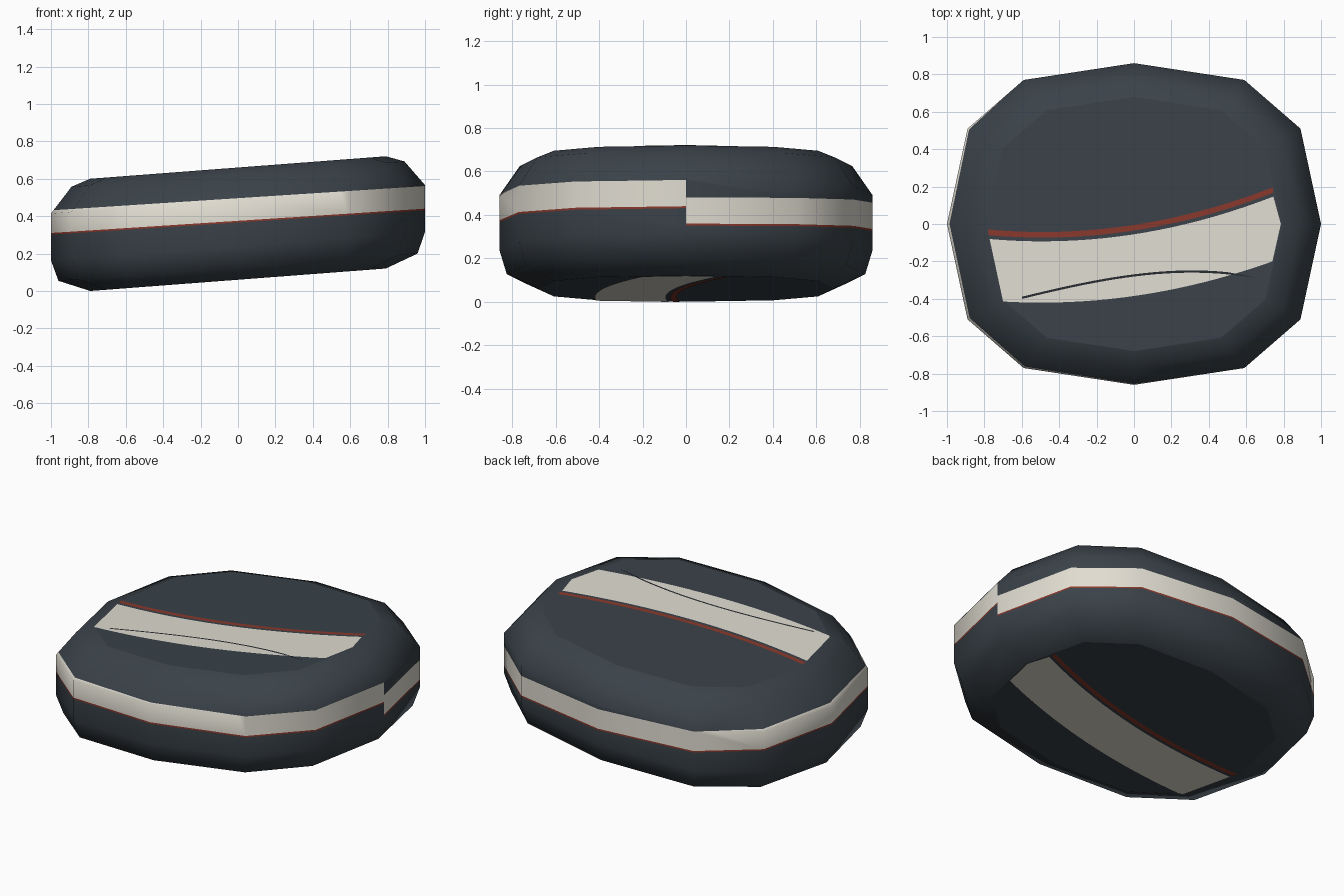
import bpy, bmesh
from mathutils import Vector

cube = bpy.data.objects.get("Cube")
if cube:
    bpy.data.objects.remove(cube, do_unlink=True)


def material(name, rgb):
    m = bpy.data.materials.new(name)
    m.use_nodes = True
    col = (*rgb, 1.0)
    m.diffuse_color = col
    bsdf = m.node_tree.nodes["Principled BSDF"]
    bsdf.inputs["Base Color"].default_value = col
    bsdf.inputs["Roughness"].default_value = 0.7
    return m


slate = material("slate blue", (0.042, 0.054, 0.066))
cream = material("cream", (0.75, 0.72, 0.64))
red = material("brick red", (0.25, 0.04, 0.025))
ink = material("dark ink", (0.02, 0.025, 0.031))

TILT = 0.076                      # rise of the body towards +x
BOTTOM, TOP = 0.06, 0.66          # cap heights at the centre


def link(name, bm, mats):
    me = bpy.data.meshes.new(name)
    bm.to_mesh(me)
    bm.free()
    for m in mats:
        me.materials.append(m)
    ob = bpy.data.objects.new(name, me)
    bpy.context.collection.objects.link(ob)
    return ob


# Twelve-sided outline mirrored from one quarter
quarter = [(1, 0), (0.89, 0.51), (0.59, 0.77), (0, 0.86)]
half = quarter + [(-x, y) for x, y in quarter[-2::-1]]
outline = half + [(x, -y) for x, y in half[-2:0:-1]]
# Rounded side profile: scale of the outline, height
profile = [(0.79, BOTTOM), (0.96, 0.127), (1, 0.24), (1, 0.49), (0.89, 0.625), (0.79, TOP)]

# Band lines for the front and the back half: centre height, slope along x
LINES = {-1: (0.375, 0.065), 1: (0.335, 0.025)}
BAND, TRIM = 0.121, 0.009

# Pebble body
bm = bmesh.new()
rings = [[bm.verts.new((x * s, y * s, z + TILT * x * s)) for x, y in outline]
         for s, z in profile]
n = len(outline)
for low, high in zip(rings, rings[1:]):
    for i in range(n):
        j = (i + 1) % n
        bm.faces.new((low[i], low[j], high[j], high[i])).smooth = True
bm.faces.new(rings[0][::-1])
bm.faces.new(rings[-1])

# Cut the side band and its trim, each half with its own step
for side, (base, slope) in LINES.items():
    for offset in (-TRIM, 0, BAND):
        faces = [f for f in bm.faces
                 if f.smooth and f.calc_center_median().y * side > 0]
        edges = {e for f in faces for e in f.edges}
        verts = {v for f in faces for v in f.verts}
        bmesh.ops.bisect_plane(bm, geom=faces + list(edges) + list(verts), dist=1e-5,
                               plane_co=Vector((0, 0, base + offset)),
                               plane_no=Vector((-slope, 0, 1)).normalized())
for f in bm.faces:
    if f.smooth:
        c = f.calc_center_median()
        base, slope = LINES[1 if c.y > 0 else -1]
        h = c.z - base - slope * c.x
        f.material_index = 1 if 0 < h < BAND else 2 if -TRIM < h < 0 else 0
link("pebble_body", bm, [slate, cream, red])


# Painted shapes on the flat caps
def curve(a, b, c, d=0.0):
    return lambda x: ((d * x + a) * x + b) * x + c


def edge(f, x0, x1, steps=20):
    xs = [x0 + (x1 - x0) * i / steps for i in range(steps + 1)]
    return [(x, f(x)) for x in xs]


def plate(name, points, mat, lift, top=True):
    bm = bmesh.new()
    z0 = TOP + lift if top else BOTTOM - lift
    f = bm.faces.new([bm.verts.new((x, y, z0 + TILT * x)) for x, y in points])
    f.normal_update()
    if (f.normal.z > 0) != top:
        f.normal_flip()
    bmesh.ops.triangulate(bm, faces=[f])
    link(name, bm, [mat])


upper = curve(0.157, 0.154, -0.055)
lower = curve(0.144, 0.143, -0.385)
swoosh = curve(-0.168, 0.127, -0.275, -0.078)

stripe = edge(lower, -0.7, 0.74) + [(0.785, 0)] + edge(upper, 0.745, -0.772)
line = (edge(lambda x: upper(x) + 0.02, -0.776, 0.742)
        + edge(lambda x: upper(x) + 0.05, 0.742, -0.78))
for top, label in ((True, "top"), (False, "bottom")):
    plate(label + "_stripe", stripe, cream, 0.002, top)
    plate(label + "_red_line", line, red, 0.002, top)

# Tapered ink stroke across the top stripe
plate("top_ink_stroke",
      edge(lambda x: swoosh(x) - 0.006, -0.6, 0.5) + [(0.66, swoosh(0.66))]
      + edge(lambda x: swoosh(x) + 0.006, 0.5, -0.6), ink, 0.004)
